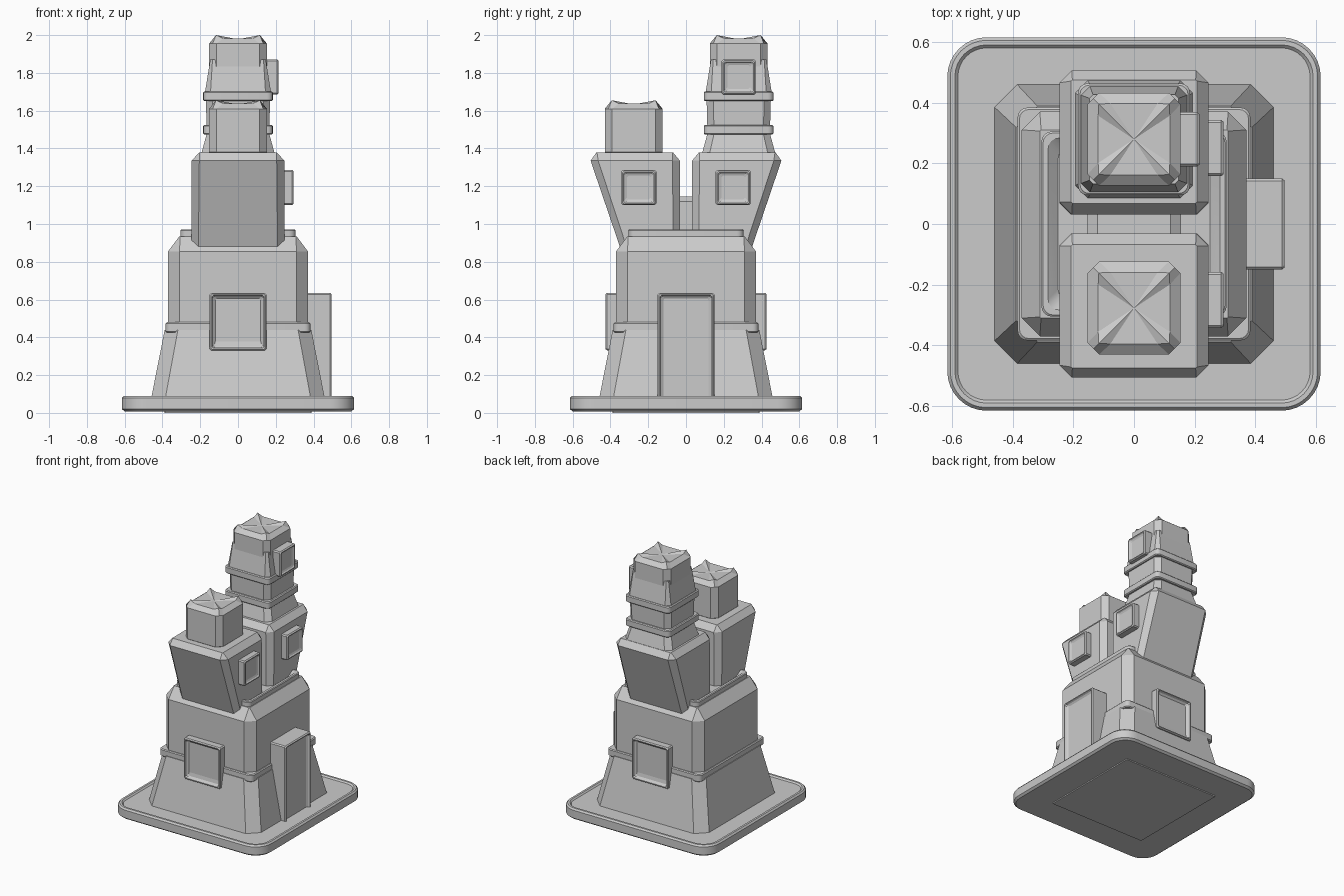
import bpy, bmesh
from math import cos, sin, pi, radians
from mathutils import Matrix, Vector

if "Cube" in bpy.data.objects:
    bpy.data.objects.remove(bpy.data.objects["Cube"])


def ring(hx, hy, c, z, cx=0, cy=0, n=1, tip=None):
    """Rectangle with cut (n=1) or rounded corners; tip=(push, rise) moves corner midpoints."""
    pts = []
    for k, (sx, sy) in enumerate([(1, 1), (-1, 1), (-1, -1), (1, -1)]):
        ox, oy = cx + sx * (hx - c), cy + sy * (hy - c)
        for i in range(n + 1):
            a = (k + i / n) * pi / 2
            p = Vector((ox + c * cos(a), oy + c * sin(a), z))
            if tip and i == 1:
                f = 0.5 + 0.5 * tip[0]
                p = Vector((ox + sx * c * f, oy + sy * c * f, z + tip[1]))
            pts.append(p)
    return pts


def loft(name, rings, matrix=None, fan_z=None, smooth=False):
    bm = bmesh.new()
    loops = [[bm.verts.new(p) for p in r] for r in rings]
    n = len(loops[0])
    for a, b in zip(loops, loops[1:]):
        for i in range(n):
            j = (i + 1) % n
            bm.faces.new((a[i], a[j], b[j], b[i]))
    bm.faces.new(loops[0][::-1])
    top = loops[-1]
    if fan_z is None:
        bm.faces.new(top)
    else:
        mid = sum((v.co for v in top), Vector()) / n
        mid.z = fan_z
        m = bm.verts.new(mid)
        for i in range(n):
            bm.faces.new((top[i], top[(i + 1) % n], m))
    bmesh.ops.recalc_face_normals(bm, faces=bm.faces)
    me = bpy.data.meshes.new(name)
    bm.to_mesh(me)
    bm.free()
    ob = bpy.data.objects.new(name, me)
    bpy.context.collection.objects.link(ob)
    if matrix:
        ob.matrix_world = matrix
    if smooth:
        bpy.context.view_layer.objects.active = ob
        ob.select_set(True)
        bpy.ops.object.shade_smooth_by_angle(angle=radians(30))
        ob.select_set(False)
    return ob


def panel(name, turn, loc, w, h, depth, dip=0.02):
    """Framed, recessed panel whose front plane sits at loc, facing -y before turning."""
    m = (Matrix.Translation(loc) @ Matrix.Rotation(radians(turn), 4, 'Z')
         @ Matrix.Rotation(radians(90), 4, 'X'))
    hx, hy = w / 2, h / 2
    prof = [(0, -depth), (0, -0.008), (0.006, 0), (0.012, 0), (0.018, -dip * 0.6), (0.03, -dip)]
    return loft(name, [ring(hx - d, hy - d, 0.008, z) for d, z in prof], m)


def cap(name, cy, z0, z1):
    """Block with cut corners, bevelled top and four raised corner points."""
    rs = [ring(0.135, 0.135, 0.03, z0, 0, cy, 2, (0, 0)),
          ring(0.153, 0.153, 0.038, z0 + 0.02, 0, cy, 2, (0, 0)),
          ring(0.153, 0.153, 0.038, z1 - 0.045, 0, cy, 2, (0, 0)),
          ring(0.118, 0.118, 0.04, z1 - 0.018, 0, cy, 2, (0.9, 0.018))]
    loft(name, rs, fan_z=z1 - 0.022)


def band(name, h, cy, z0, z1, r=0.03):
    loft(name, [ring(h - 0.006, h - 0.006, r, z0, 0, cy, 4), ring(h, h, r, z0 + 0.006, 0, cy, 4),
                ring(h, h, r, z1 - 0.006, 0, cy, 4), ring(h - 0.006, h - 0.006, r, z1, 0, cy, 4)],
         smooth=True)


# Ground plate with a low rim
prof = [(0.60, 0.008), (0.615, 0.02), (0.615, 0.078), (0.605, 0.09), (0.59, 0.09), (0.58, 0.08)]
loft("ground_plate", [ring(h, h, h - 0.485, z, n=8) for h, z in prof], smooth=True)
loft("underside_pad", [ring(0.39, 0.39, 0.003, z) for z in (0, 0.03)])

# Lower building: sloped foot, belt, straight storey with bevelled roof
loft("sloped_foot", [ring(0.465, 0.465, 0.075, 0.05), ring(0.388, 0.388, 0.07, 0.44)])
band("lower_belt", 0.383, 0, 0.425, 0.48)
loft("main_storey", [ring(0.37, 0.37, 0.06, 0.43), ring(0.37, 0.37, 0.06, 0.855),
                     ring(0.31, 0.31, 0.004, 0.935)])
prof = [(0.305, 0.9), (0.305, 0.965), (0.30, 0.97), (0.283, 0.97), (0.25, 0.94)]
loft("roof_rim", [ring(h, h, 0.035, z, n=4) for h, z in prof], smooth=True)

# Door and lower windows
panel("door", 90, (0.495, 0, 0.328), 0.30, 0.615, 0.2)
panel("front_window", 0, (0, -0.425, 0.483), 0.30, 0.305, 0.1, 0.025)
panel("back_window", 180, (0, 0.425, 0.483), 0.30, 0.305, 0.1, 0.025)

# Pair of leaning towers, inner walls upright and outer walls flaring
for s, label in ((-1, "front"), (1, "back")):
    def tower_ring(y0, y1, hx, c, z):
        return ring(hx, (y1 - y0) / 2, c, z, 0, s * (y0 + y1) / 2)
    loft(label + "_tower", [tower_ring(0.032, 0.34, 0.245, 0.035, 0.85),
                            tower_ring(0.032, 0.505, 0.245, 0.04, 1.335),
                            tower_ring(0.068, 0.475, 0.207, 0.004, 1.378)])
    panel(label + "_tower_window", 90, (0.295, s * 0.25, 1.193), 0.185, 0.185, 0.08, 0.012)

# Link between the towers
loft("tower_link", [ring(0.155, 0.1, 0.035, 0.92), ring(0.155, 0.1, 0.035, 1.12),
                    ring(0.12, 0.065, 0.004, 1.145)])

# Front chimney
cap("front_chimney", -0.277, 1.36, 1.655)

# Tall upper turret: flared foot, two belts, taper and cap
cy = 0.279
loft("turret_foot", [ring(0.195, 0.195, 0.04, 1.37, 0, cy), ring(0.165, 0.165, 0.035, 1.48, 0, cy)])
loft("turret_shaft", [ring(0.165, 0.165, 0.035, 1.47, 0, cy), ring(0.17, 0.17, 0.035, 1.66, 0, cy)])
loft("turret_taper", [ring(0.176, 0.176, 0.03, 1.69, 0, cy), ring(0.147, 0.147, 0.012, 1.87, 0, cy)])
band("turret_belt_low", 0.184, cy, 1.473, 1.525)
band("turret_belt_high", 0.184, cy, 1.65, 1.702)
cap("turret_cap", cy, 1.80, 2.0)
panel("turret_window", 90, (0.215, cy, 1.778), 0.18, 0.185, 0.08, 0.012)
